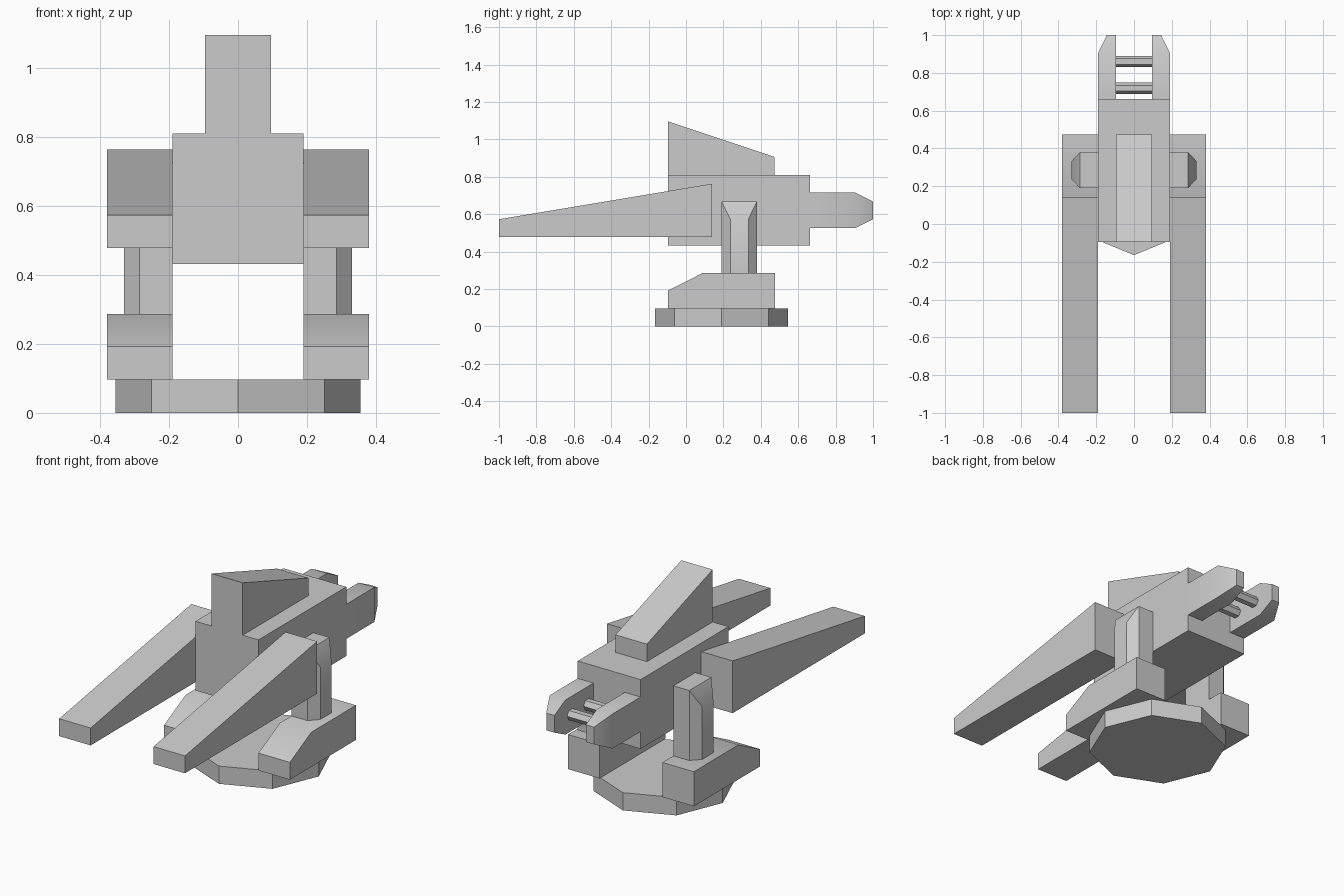
import bpy
import bmesh
import math

if "Cube" in bpy.data.objects:
    bpy.data.objects.remove(bpy.data.objects["Cube"], do_unlink=True)

GREY = (0.6, 0.6, 0.6, 1.0)
grey = bpy.data.materials.new("plain grey")
grey.use_nodes = True
grey.diffuse_color = GREY
grey.node_tree.nodes["Principled BSDF"].inputs["Base Color"].default_value = GREY

parts = []


def loft(name, rings, mirror=False):
    """Skin a closed solid through rings of equal point count."""
    bm = bmesh.new()
    loops = [[bm.verts.new(p) for p in ring] for ring in rings]
    n = len(loops[0])
    bm.faces.new(loops[0])
    bm.faces.new(loops[-1])
    for a, b in zip(loops, loops[1:]):
        for i in range(n):
            j = (i + 1) % n
            bm.faces.new((a[i], a[j], b[j], b[i]))
    bmesh.ops.recalc_face_normals(bm, faces=bm.faces)
    mesh = bpy.data.meshes.new(name)
    bm.to_mesh(mesh)
    bm.free()
    mesh.materials.append(grey)
    obj = bpy.data.objects.new(name, mesh)
    bpy.context.collection.objects.link(obj)
    if mirror:
        mod = obj.modifiers.new("Mirror", 'MIRROR')
        mod.use_mirror_merge = False
    parts.append(obj)
    return obj


def prism(name, profile, x0, x1, mirror=False):
    """Extrude a side profile of (y, z) points from x0 to x1."""
    return loft(name, [[(x, y, z) for y, z in profile] for x in (x0, x1)], mirror)


def rect(a0, a1, b0, b1):
    return [(a0, b0), (a1, b0), (a1, b1), (a0, b1)]


def polygon(sides, radius, ca, cb):
    step = 2 * math.pi / sides
    return [(ca + radius * math.cos(i * step), cb + radius * math.sin(i * step))
            for i in range(sides)]


# Octagonal base plate, corner pointing forward
octagon = polygon(8, 0.355, 0, 0.19)
loft("base_plate", [[(x, y, z) for x, y in octagon] for z in (0, 0.097)])

# Feet with sloped fronts
prism("foot", [(-0.095, 0.097), (0.475, 0.097), (0.475, 0.286),
               (0.09, 0.286), (-0.095, 0.192)], 0.19, 0.38, True)

# Upright posts, bevelled on the outer side and top
inner = rect(0.19, 0.38, 0.286, 0.668)
outer = rect(0.237, 0.333, 0.286, 0.573)
loft("support_post", [[(x, y, z) for y, z in ring] for x, ring in
                      ((0.19, inner), (0.286, inner), (0.331, outer))], True)

# Main body and wedge on top
prism("body", rect(-0.095, 0.663, 0.432, 0.81), -0.19, 0.19)
prism("top_wedge", [(-0.095, 0.81), (0.473, 0.81), (0.473, 0.906), (-0.095, 1.096)],
      -0.095, 0.095)

# Long tapered barrels
prism("barrel", [(-1, 0.478), (0.14, 0.478), (0.14, 0.763), (-1, 0.573)],
      0.19, 0.38, True)

# Rear prongs with narrowed tips
wide = rect(0.095, 0.19, 0.526, 0.715)
tip = rect(0.095, 0.144, 0.573, 0.667)
loft("rear_prong", [[(x, y, z) for x, z in ring] for y, ring in
                    ((0.663, wide), (0.905, wide), (1, tip))], True)

# Hexagonal cross bars between the prongs
for i, y in enumerate((0.718, 0.86)):
    prism(f"cross_bar_{i + 1}", polygon(6, 0.03, y, 0.62), -0.095, 0.095)

# Soft shading across shallow edges only
bpy.ops.object.select_all(action='DESELECT')
for obj in parts:
    obj.select_set(True)
bpy.context.view_layer.objects.active = parts[0]
bpy.ops.object.shade_smooth_by_angle(angle=math.radians(30))
